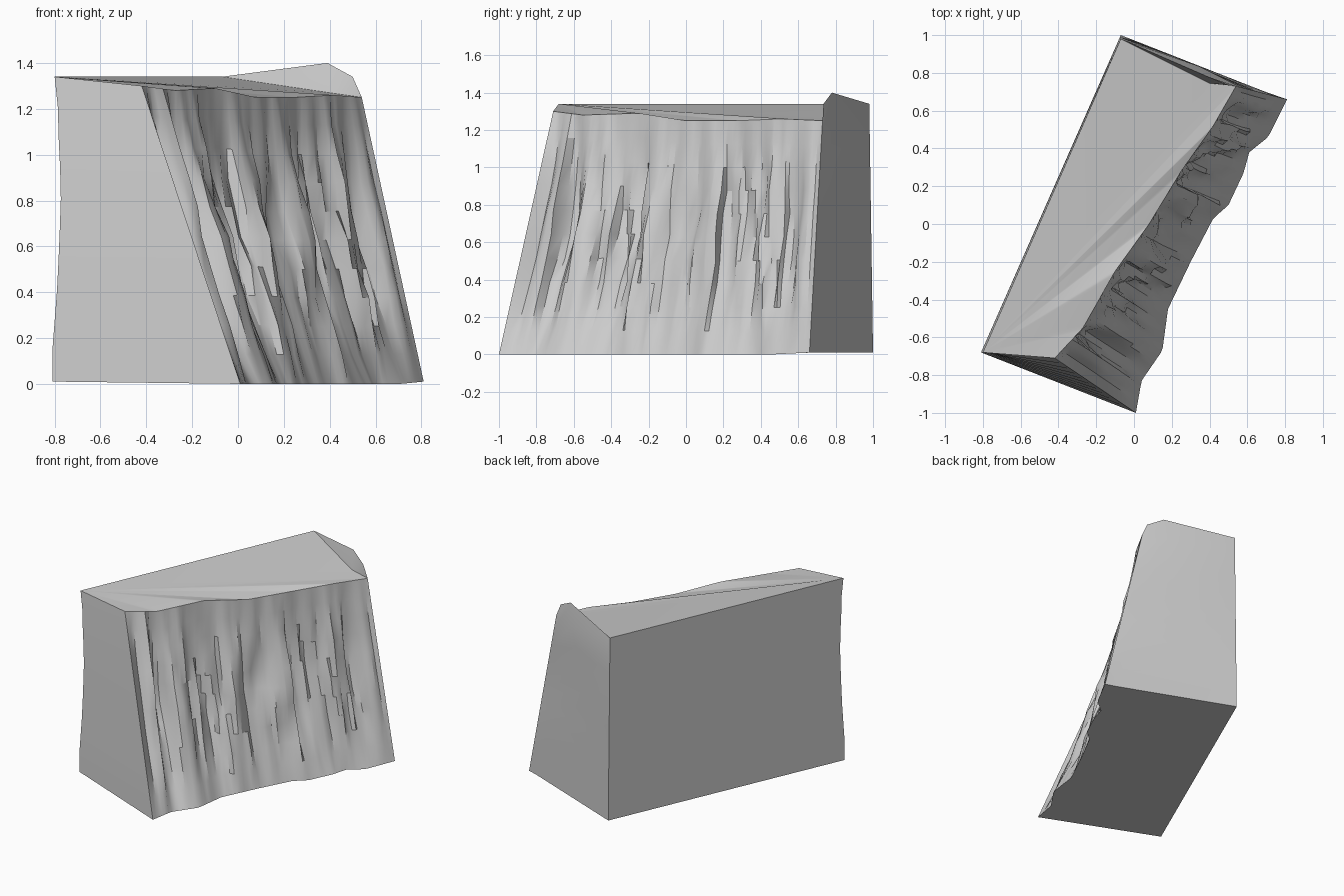
import bpy, bmesh, math, random
from mathutils import Vector

if "Cube" in bpy.data.objects:
    bpy.data.objects.remove(bpy.data.objects["Cube"])

random.seed(11)
bm = bmesh.new()
COLS, ROWS = 64, 10


def sample(points, t):
    """Point at fraction t of a polyline, spaced evenly by length."""
    pts = [Vector(p) for p in points]
    lens = [(b - a).length for a, b in zip(pts, pts[1:])]
    d = t * sum(lens)
    for a, b, l in zip(pts, pts[1:], lens):
        if d <= l + 1e-6:
            return a.lerp(b, min(d / l, 1))
        d -= l
    return pts[-1]


def lookup(table, z):
    """Linear lookup of a value by height."""
    for (z0, a), (z1, b) in zip(table, table[1:]):
        if z <= z1:
            return a + (b - a) * (z - z0) / (z1 - z0)
    return table[-1][1]


def sheet(columns):
    """Skin neighbouring vertex columns with quads."""
    for a, b in zip(columns, columns[1:]):
        for i in range(len(a) - 1):
            bm.faces.new((a[i], b[i], b[i + 1], a[i + 1]))


# cliff foot and rim lines
foot = [(0.01, -1, 0), (0.04, -0.83, 0), (0.15, -0.67, 0), (0.18, -0.45, 0), (0.30, -0.2, 0),
        (0.42, 0.03, 0), (0.50, 0.1, 0), (0.58, 0.27, 0), (0.61, 0.38, 0), (0.71, 0.46, 0),
        (0.81, 0.66, 0.01)]
rim = [(-0.42, -0.71, 1.30), (-0.27, -0.55, 1.28), (-0.1, -0.25, 1.29), (0.08, 0.0, 1.25),
       (0.25, 0.28, 1.25), (0.42, 0.52, 1.26), (0.54, 0.73, 1.25)]

# fluted cliff: each column gets its own concavity, making ridges and gullies
cliff = []
out = Vector((0.83, -0.55, 0))
power, target = 1.3, 1.3
for c in range(COLS + 1):
    u = c / COLS
    edge = min(1, 10 * min(u, 1 - u))
    if c % 3 == 0:
        target = random.choice((1.0, 1.25, 1.7, 2.3))
    power += (target - power) * 0.65
    p = 1 + (power - 1) * edge
    slant = random.uniform(-0.012, 0.012) * edge
    lo, hi = sample(foot, u), sample(rim, u)
    col = []
    for r in range(ROWS + 1):
        v = r / ROWS
        pos = lo.lerp(hi, 1 - (1 - v) ** p)
        pos.z = lo.z + (hi.z - lo.z) * v
        mid = math.sin(math.pi * v) * edge
        step = 0.02 * math.sin(c * 0.9 + 3 * math.sin(v * 5 + c * 0.2))
        pos += out * mid * (step + random.uniform(-0.012, 0.012))
        pos += Vector((0.55, 0.83, 0)) * slant * mid
        col.append(bm.verts.new(pos))
    cliff.append(col)
sheet(cliff)

# left end with a wavy outer corner
wave = [(0, -0.81), (0.15, -0.81), (0.4, -0.79), (0.6, -0.78), (0.9, -0.77), (1.0, -0.785),
        (1.15, -0.78), (1.34, -0.80)]
left = []
for r in range(ROWS + 1):
    z = 0.01 + 1.33 * r / ROWS
    left.append(bm.verts.new((lookup(wave, z), -0.68, z)))
sheet([left, cliff[0]])

# right end with a jagged fracture line running up to a peak
jag = [(0, 0.74), (0.46, 0.58), (0.56, 0.48), (0.75, 0.18), (0.94, 0.18), (1.16, 0.31), (1.4, 0.39)]
fracture, back = [], []
for r in range(ROWS + 1):
    z = 0.01 + 1.39 * r / ROWS
    x = lookup(jag, z)
    y = 0.78 if r == ROWS else 0.995 - 0.386 * (x + 0.07)
    fracture.append(bm.verts.new((x, y, z)))
    back.append(bm.verts.new((-0.07, 1 - 0.02 * r / ROWS, 0.01 + 1.33 * r / ROWS)))
sheet([cliff[-1], fracture, back])

# flat back wall and base
bm.faces.new(back + left[::-1])
bm.faces.new([c[0] for c in cliff] + [fracture[0], back[0], left[0]])

# sloping top, with a raised lip at the right end
L, B, E, peak = left[-1], back[-1], cliff[-1][-1], fracture[-1]
dip = bm.verts.new((0.40, 0.745, 1.27))
shoulder = bm.verts.new((0.50, 0.735, 1.34))
for a, b in zip(cliff, cliff[1:]):
    bm.faces.new((L, a[-1], b[-1]))
for tri in ((L, E, dip), (L, dip, B), (B, dip, peak), (dip, shoulder, peak),
            (dip, E, shoulder), (E, peak, shoulder)):
    bm.faces.new(tri)

bmesh.ops.recalc_face_normals(bm, faces=bm.faces)
mesh = bpy.data.meshes.new("cliff_block")
bm.to_mesh(mesh)
bm.free()
obj = bpy.data.objects.new("cliff_block", mesh)
bpy.context.collection.objects.link(obj)
bpy.context.view_layer.objects.active = obj
obj.select_set(True)
bpy.ops.object.shade_smooth_by_angle(angle=math.radians(30))
